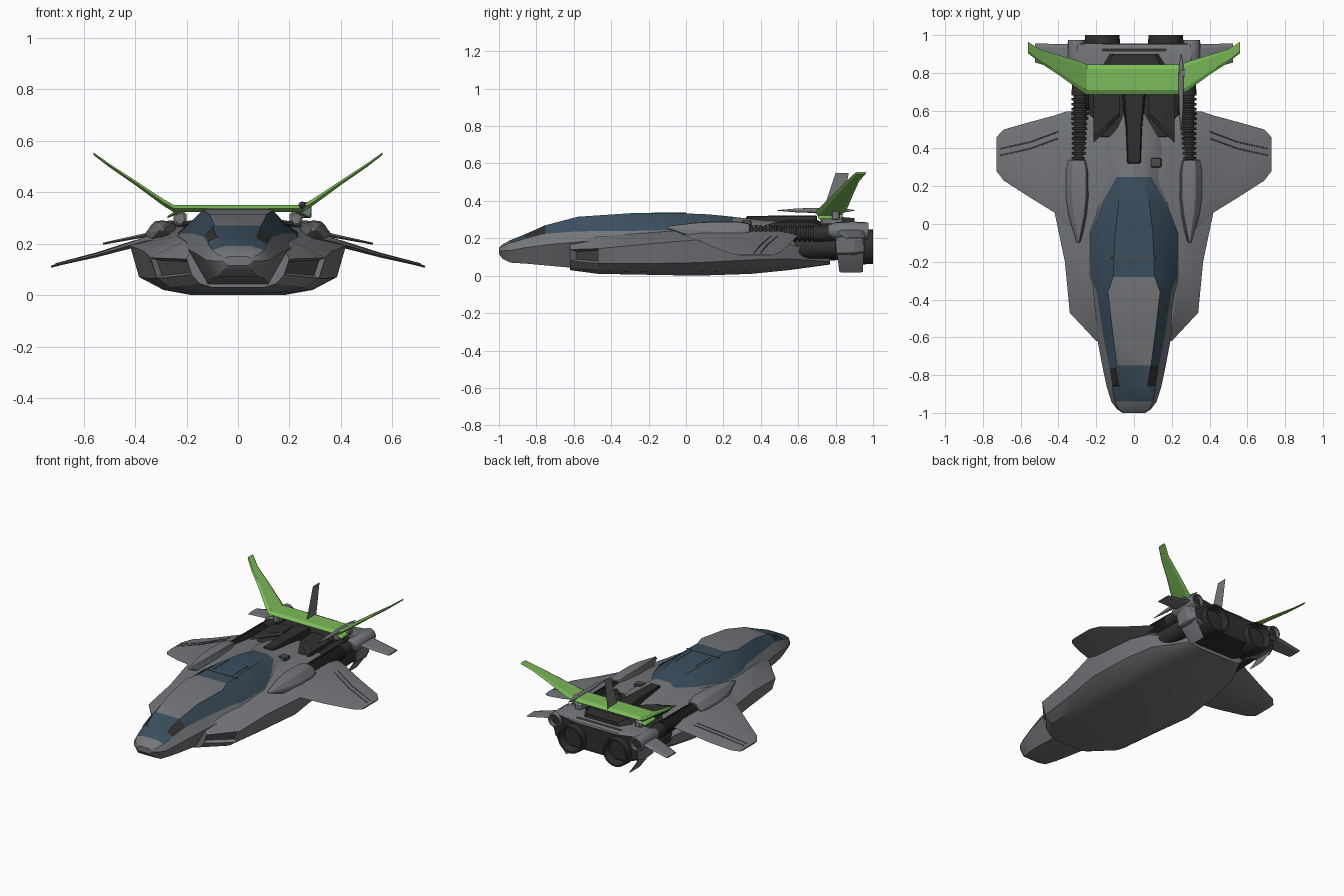
import bpy, bmesh, math
from mathutils import Vector

cube = bpy.data.objects.get("Cube")
if cube:
    bpy.data.objects.remove(cube, do_unlink=True)


def material(name, red, green, blue):
    mat = bpy.data.materials.new(name)
    mat.use_nodes = True
    colour = (red, green, blue, 1)
    mat.diffuse_color = colour
    mat.node_tree.nodes["Principled BSDF"].inputs["Base Color"].default_value = colour
    return mat


HULL = material("hull grey", .172, .18, .192)
TRIM = material("groove grey", .07, .074, .08)
GLASS = material("canopy blue", .043, .078, .112)
DARK = material("engine charcoal", .03, .029, .028)
GREEN = material("spoiler green", .2, .5, .1)


def finish(name, bm, mats, mirror=False, bevel=0, angle=25):
    """Turn a bmesh into a shaded object, with optional mirror and bevel."""
    bmesh.ops.recalc_face_normals(bm, faces=bm.faces)
    mesh = bpy.data.meshes.new(name)
    bm.to_mesh(mesh)
    bm.free()
    for mat in mats:
        mesh.materials.append(mat)
    obj = bpy.data.objects.new(name, mesh)
    bpy.context.collection.objects.link(obj)
    bpy.ops.object.select_all(action='DESELECT')
    obj.select_set(True)
    bpy.context.view_layer.objects.active = obj
    bpy.ops.object.shade_smooth_by_angle(angle=math.radians(angle))
    if bevel:
        mod = obj.modifiers.new("soft edges", 'BEVEL')
        mod.width, mod.limit_method = bevel, 'ANGLE'
    if mirror:
        obj.modifiers.new("other side", 'MIRROR')
    return obj


def loft(rings, paint=None):
    """Skin closed rings of points; paint(ring, strip) gives a material index."""
    bm = bmesh.new()
    rows = [[bm.verts.new(p) for p in ring] for ring in rings]
    count = len(rows[0])
    for i in range(len(rows) - 1):
        for j in range(count):
            k = (j + 1) % count
            face = bm.faces.new((rows[i][j], rows[i][k], rows[i + 1][k], rows[i + 1][j]))
            face.material_index = paint(i, j) if paint else 0
    bm.faces.new(rows[0])
    bm.faces.new(rows[-1])
    return bm


def hull_rings(stations):
    """Stations are (y, x, z, x, z, ...) half sections, from belly to top."""
    rings = []
    for y, *flat in stations:
        half = list(zip(flat[::2], flat[1::2]))
        rings.append([(x, y, z) for x, z in half] + [(-x, y, z) for x, z in reversed(half)])
    return rings


def lathe(name, x, z, profile, mat, mirror=True, sides=20):
    """Round part along y from (y, radius) pairs."""
    turns = [math.tau * s / sides for s in range(sides)]
    rings = [[(x + r * math.cos(a), y, z + r * math.sin(a)) for a in turns] for y, r in profile]
    return finish(name, loft(rings), [mat], mirror, angle=35)


def blade(name, stations, mat, mirror=True):
    """Thin wing from (x, z, front y, back y, thickness) stations."""
    rings = []
    for x, z, front, back, thick in stations:
        chord, t = back - front, thick / 2
        rings.append([(x, front, z), (x, front + chord * .15, z + t), (x, back - chord * .15, z + t),
                      (x, back, z), (x, back - chord * .15, z - t), (x, front + chord * .15, z - t)])
    return finish(name, loft(rings), [mat], mirror, angle=15)


def box(name, x, y, z, mat, mirror=False, bevel=.004):
    """Box between pairs of limits."""
    rings = [[(x[0], v, z[0]), (x[1], v, z[0]), (x[1], v, z[1]), (x[0], v, z[1])] for v in y]
    return finish(name, loft(rings), [mat], mirror, bevel)


# Fuselage with canopy glass: belly, chine, shoulder and roof edge
spine = [
    (-1, .04, .115, .06, .133, .05, .145, .03, .15),
    (-.98, .06, .09, .09, .133, .08, .158, .04, .168),
    (-.94, .08, .07, .12, .135, .1, .175, .055, .19),
    (-.86, .1, .065, .145, .15, .115, .197, .07, .222),
    (-.75, .11, .055, .168, .165, .132, .225, .09, .27),
    (-.58, .12, .04, .2, .18, .165, .237, .112, .315),
    (-.36, .1, .03, .23, .2, .197, .24, .138, .33),
    (-.28, .1, .03, .24, .2, .227, .24, .11, .335),
    (-.05, .1, .03, .245, .2, .232, .245, .1, .335),
    (.12, .1, .03, .23, .2, .165, .265, .08, .328),
    (.25, .1, .03, .22, .2, .09, .29, .05, .315),
    (.4, .1, .04, .21, .2, .14, .275, .05, .298),
    (.58, .1, .06, .18, .2, .1, .26, .04, .285)]


def canopy(i, j):
    y, strip = spine[i][0], min(j, 6 - j)
    side = strip == 2 and -.95 < y < .2
    roof = strip == 3 and (-.95 < y < -.8 or -.3 < y < .2)
    return 1 if side or roof else 0


bm = loft(hull_rings(spine), canopy)
panes = [f for f in bm.faces if f.material_index == 1 and -.83 < f.calc_center_median().y < -.78
         and abs(f.calc_center_median().x) > .05]
for pane in panes:
    bmesh.ops.inset_individual(bm, faces=[pane], thickness=.012, depth=-.006)
    pane.material_index = 2
finish("fuselage", bm, [HULL, GLASS, DARK], angle=30)

# Wide lower body with steep sides and recessed intakes
body = [
    (-.62, .1, .03, .15, .045, .18, .08, .2, .14, .18, .18),
    (-.47, .16, .01, .26, .028, .315, .065, .34, .145, .21, .21),
    (-.2, .18, .005, .285, .02, .345, .065, .366, .17, .24, .23),
    (.06, .18, 0, .29, .02, .385, .07, .42, .192, .25, .25),
    (.35, .18, .01, .285, .03, .36, .085, .38, .2, .25, .27),
    (.55, .16, .03, .26, .05, .32, .09, .345, .17, .24, .255),
    (.77, .08, .06, .17, .063, .2, .075, .22, .1, .15, .12)]
bm = loft(hull_rings(body))
bm.normal_update()
scoops = []
for face in bm.faces:
    middle = face.calc_center_median()
    if -.56 < middle.y < -.3 and abs(middle.x) > .25 and .08 < middle.z < .13:
        scoops.append(face)
scoops += [f for f in bm.faces if -.56 < f.calc_center_median().y < -.5
           and abs(f.calc_center_median().x) > .22 and .08 < f.calc_center_median().z < .13]
for scoop in set(scoops):
    bmesh.ops.inset_individual(bm, faces=[scoop], thickness=.014, depth=0)
    middle = scoop.calc_center_median()
    if middle.y < -.5:
        for v in scoop.verts:
            v.co += Vector((-math.copysign(.015, middle.x), .025, 0))
        scoop.material_index = 1
finish("lower_body", bm, [HULL, TRIM])

# Drooping main wings, with grooves
blade("main_wing", [(.28, .225, -.06, .6, .05), (.36, .21, .0, .595, .035), (.42, .193, .06, .575, .025),
                    (.55, .155, .14, .54, .016), (.69, .122, .23, .5, .012), (.728, .11, .28, .46, .008)], HULL)
for offset in (0, .035):
    blade("wing_groove", [(.4, .212, .45 + offset, .457 + offset, .004),
                          (.55, .164, .395 + offset, .402 + offset, .004),
                          (.71, .122, .36 + offset, .367 + offset, .004)], TRIM)

# Angular shoulder pods feeding ribbed pipes
pod = []
for y, size, lift in ((-.1, .15, .02), (.05, .8, .005), (.14, 1, 0), (.28, 1, 0), (.34, .8, 0)):
    outline = ((-.07, -.05), (.065, -.05), (.065, .005), (.03, .05), (-.045, .053))
    pod.append([(.295 + x * size, y, .237 + z * size + lift) for x, z in outline])
finish("shoulder_pod", loft(pod), [HULL], True, .006)
ribs = []
for n in range(14):
    start = .33 + n * .026
    ribs += [(start, .034), (start + .012, .034), (start + .012, .046), (start + .025, .046)]
lathe("ribbed_pipe", .285, .225, ribs + [(.82, .036)], DARK, sides=14)
lathe("lower_pipe", .25, .15, [(.5, .06), (.6, .062), (.82, .055)], DARK)

# Engine block and dark upper spine
block = [(.46, .15, .07, .24, .12, .23, .23, .17, .27),
         (.66, .15, .075, .25, .12, .24, .24, .19, .285),
         (.93, .12, .09, .24, .12, .24, .24, .17, .28)]
finish("engine_block", loft(hull_rings(block)), [DARK], bevel=.006)
ridge = [(.32, .04, .25, .035, .318), (.5, .045, .25, .04, .322), (.7, .07, .25, .055, .322)]
finish("dark_spine", loft(hull_rings(ridge)), [DARK], bevel=.005)
blade("deck_cover", [(.075, .288, .57, .72, .026), (.14, .285, .5, .72, .026), (.215, .272, .43, .72, .026)], DARK)
box("hatch_vent", (.09, .145), (.3, .35), (.27, .295), TRIM)

# Tail housing, nozzles and stabilisers
tail = [(.8, .2, .09, .32, .12, .335, .22, .3, .288, .17, .285),
        (.9, .2, .085, .33, .12, .345, .22, .31, .29, .17, .285),
        (.955, .22, .09, .31, .13, .325, .22, .3, .286, .15, .265)]
bm = loft(hull_rings(tail), lambda i, j: 1 if j == 9 else 0)
bm.normal_update()
for face in bm.faces:
    if abs(face.normal.y) > .9:
        face.material_index = 1
finish("tail_housing", bm, [HULL, DARK], bevel=.006)
hood = [(.82, .19, .27, .15, .315), (.9, .14, .27, .11, .308)]
finish("rear_deck", loft(hull_rings(hood)), [DARK])
lathe("main_nozzle", .168, .155, [(.85, .08), (.93, .096), (1, .091), (1, .08),
                                  (.93, .065), (.925, .001)], DARK, sides=24)
lathe("side_nozzle", .305, .24, [(.76, .03), (.8, .046), (.96, .046), (.975, .043), (.975, .035),
                                 (.95, .033), (.94, .001)], HULL)
lathe("side_nozzle_core", .305, .24, [(.935, .03), (.952, .034), (.953, .001)], DARK)
blade("tail_fin", [(.3, .245, .8, .95, .02), (.4, .225, .82, .953, .014), (.525, .2, .855, .956, .008)], HULL)
blade("lower_fin", [(.235, .02, .82, .945, .008), (.29, .1, .81, .95, .016), (.335, .2, .8, .95, .016)], HULL)

# Green spoiler with its mounts
blade("spoiler", [(0, .337, .685, .845, .028), (.25, .337, .685, .845, .028), (.29, .36, .71, .862, .026),
                  (.4, .437, .79, .895, .018), (.5, .504, .855, .925, .014), (.562, .55, .905, .965, .01)], GREEN)
blade("spoiler_foot", [(.225, .33, .7, .84, .02), (.275, .303, .71, .83, .008)], GREEN)
box("spoiler_mount", (.2, .25), (.72, .84), (.27, .325), HULL, True, .01)

# Upright fin as a single sheet, and the slim side probe
bm = bmesh.new()
bm.faces.new([bm.verts.new((0, y, z)) for y, z in ((.73, .34), (.8, .55), (.87, .55), (.835, .34))])
finish("upright_fin", bm, [HULL])
lathe("side_probe", .25, .349, [(.49, .002), (.6, .011), (.75, .015), (.83, .013), (.9, .002)],
      HULL, False, 12)
box("probe_bracket", (.24, .285), (.78, .82), (.3, .362), HULL)

# Canopy seams
box("canopy_latch", (-.12, .12), (-.184, -.177), (.332, .337), TRIM, bevel=0)
box("canopy_seam", (.072, .076), (-.17, .0), (.332, .337), TRIM, True, 0)
